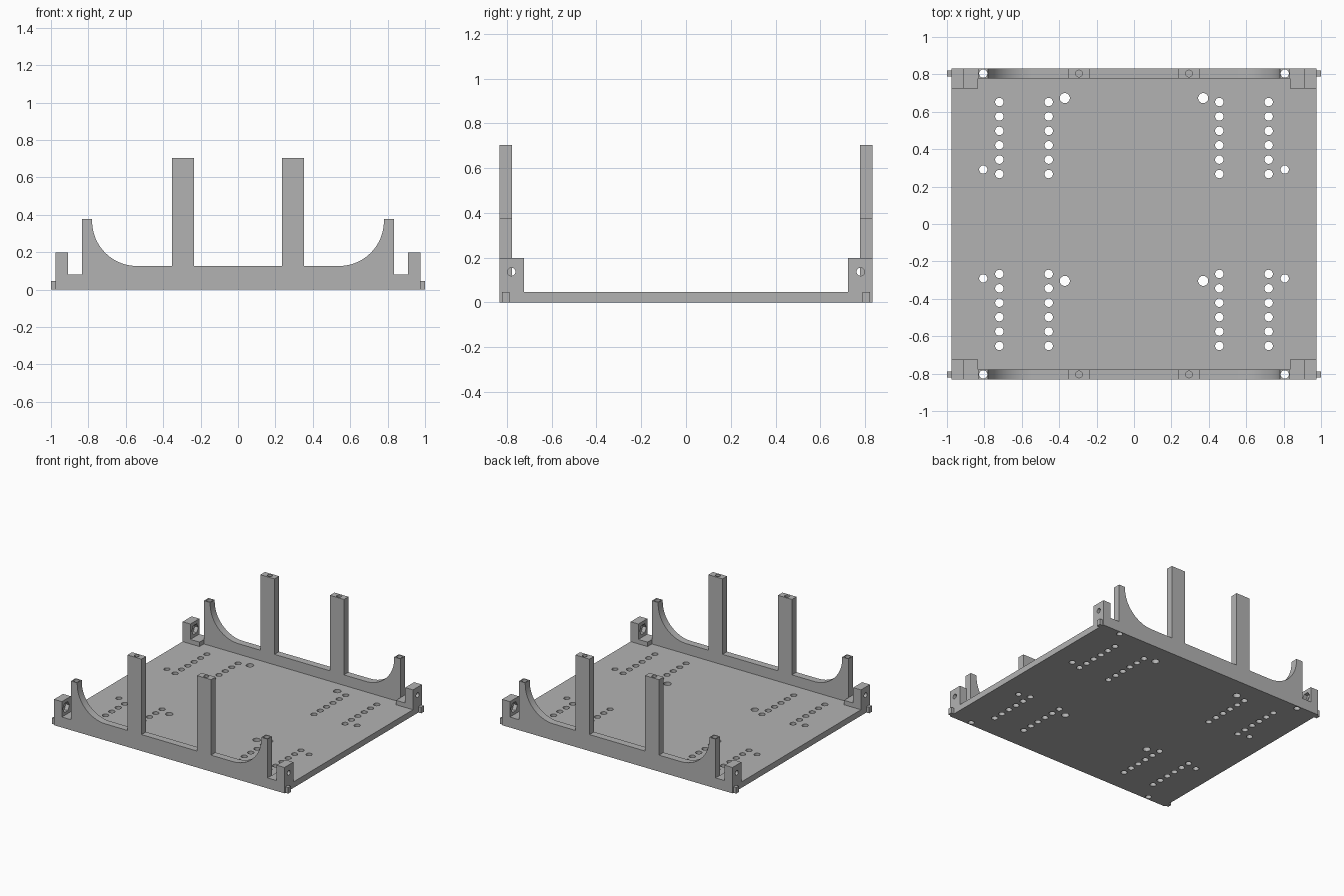
import bpy, bmesh
from math import cos, sin, pi, radians
from mathutils import Matrix, Vector

if "Cube" in bpy.data.objects:
    bpy.data.objects.remove(bpy.data.objects["Cube"])

grey = bpy.data.materials.new("plain_grey")
grey.use_nodes = True
GREY = (0.45, 0.45, 0.45, 1)
grey.diffuse_color = GREY
grey.node_tree.nodes["Principled BSDF"].inputs["Base Color"].default_value = GREY

# Shared dimensions
HALF_X, HALF_Y = 0.976, 0.832
PLATE_TOP = 0.046
WALL_IN = 0.777
WALL_MID = (HALF_Y + WALL_IN) / 2
HORN_X = 0.806
POST_X = 0.294
SIDES = (-1, 1)


def add_box(bm, lo, hi):
    lo, hi = Vector(lo), Vector(hi)
    bmesh.ops.create_cube(bm, size=1, matrix=Matrix.Translation((lo + hi) / 2)
                          @ Matrix.Diagonal((*(hi - lo), 1)))


def add_drill(bm, center, radius, depth, axis="Z", segments=32):
    turn = Matrix.Rotation(pi / 2, 4, "Y") if axis == "X" else Matrix()
    bmesh.ops.create_cone(bm, cap_ends=True, segments=segments, radius1=radius,
                          radius2=radius, depth=depth,
                          matrix=Matrix.Translation(center) @ turn)


def add_profile(bm, points, y0, y1):
    face = bm.faces.new([bm.verts.new((x, y0, z)) for x, z in points])
    out = bmesh.ops.extrude_face_region(bm, geom=[face])["geom"]
    moved = [v for v in out if isinstance(v, bmesh.types.BMVert)]
    bmesh.ops.translate(bm, vec=(0, y1 - y0, 0), verts=moved)


def make_object(name, bm):
    bmesh.ops.recalc_face_normals(bm, faces=bm.faces)
    mesh = bpy.data.meshes.new(name)
    bm.to_mesh(mesh)
    bm.free()
    mesh.materials.append(grey)
    obj = bpy.data.objects.new(name, mesh)
    bpy.context.scene.collection.objects.link(obj)
    return obj


def finish(obj, drills=None):
    # Cut the drill shapes out, then shade round bores smoothly
    if drills:
        cutter = make_object("drill_cutter", drills)
        cutter.hide_render = True
        mod = obj.modifiers.new("holes", "BOOLEAN")
        mod.operation, mod.solver, mod.object = "DIFFERENCE", "EXACT", cutter
        graph = bpy.context.evaluated_depsgraph_get()
        mesh = bpy.data.meshes.new_from_object(obj.evaluated_get(graph))
        obj.modifiers.clear()
        obj.data = mesh
        bpy.data.objects.remove(cutter)
    obj.data.shade_smooth()
    obj.data.set_sharp_from_angle(angle=radians(30))


# Base plate with its mounting hole pattern
plate = bmesh.new()
add_box(plate, (-HALF_X, -HALF_Y, 0), (HALF_X, HALF_Y, PLATE_TOP))
drills = bmesh.new()
for sx in SIDES:
    for sy in SIDES:
        for column in (0.456, 0.72):
            for row in range(6):
                add_drill(drills, (sx * column, sy * (0.267 + row * 0.077), 0), 0.0225, 0.4)
        add_drill(drills, (sx * HORN_X, sy * 0.291, 0), 0.022, 0.4)
        add_drill(drills, (sx * HORN_X, sy * WALL_MID, 0), 0.022, 0.4)
    for y in (0.673, -0.304):
        add_drill(drills, (sx * 0.37, y, 0), 0.027, 0.4)
finish(make_object("base_plate", plate), drills)

# Right half of the wall outline: post, rail, curved horn, end step
half = [(0.235, 0.126), (0.235, 0.704), (0.354, 0.704), (0.354, 0.126)]
radius, steps = 0.24, 24
for i in range(steps + 1):
    a = pi / 2 * i / steps
    half.append((0.78 - radius + radius * sin(a), 0.126 + radius * (1 - cos(a))))
half[-1] = (0.78, 0.377)
half += [(0.833, 0.377), (0.833, PLATE_TOP)]
outline = half + [(-x, z) for x, z in reversed(half)]

for sy, name in ((-1, "front_wall"), (1, "back_wall")):
    wall = bmesh.new()
    add_profile(wall, outline, sy * WALL_IN, sy * HALF_Y)
    drills = bmesh.new()
    for sx in SIDES:
        add_drill(drills, (sx * HORN_X, sy * WALL_MID, 0.2), 0.022, 0.8)
        add_drill(drills, (sx * POST_X, sy * WALL_MID, 0.704), 0.018, 0.2)
    finish(make_object(name, wall), drills)

# Corner brackets with a bolt hole and a hexagonal nut pocket, plus end pegs
bracket = [(0.833, PLATE_TOP), (HALF_X, PLATE_TOP), (HALF_X, 0.198),
           (0.91, 0.198), (0.91, 0.08), (0.833, 0.08)]
for sx, side in ((-1, "right"), (1, "left")):
    for sy, end in ((-1, "front"), (1, "back")):
        bm = bmesh.new()
        add_profile(bm, [(sx * x, z) for x, z in bracket], sy * 0.724, sy * HALF_Y)
        obj = make_object(f"{end}_{side}_bracket", bm)
        bolt = bmesh.new()
        add_drill(bolt, (sx * 0.95, sy * 0.78, 0.137), 0.018, 0.2, "X")
        finish(obj, bolt)
        pocket = bmesh.new()
        add_drill(pocket, (sx * 0.91, sy * 0.78, 0.137), 0.04, 0.06, "X", 6)
        finish(obj, pocket)

        peg = bmesh.new()
        add_box(peg, (min(sx * HALF_X, sx), sy * 0.805 - 0.016, 0),
                (max(sx * HALF_X, sx), sy * 0.805 + 0.016, PLATE_TOP))
        finish(make_object(f"{end}_{side}_peg", peg))
